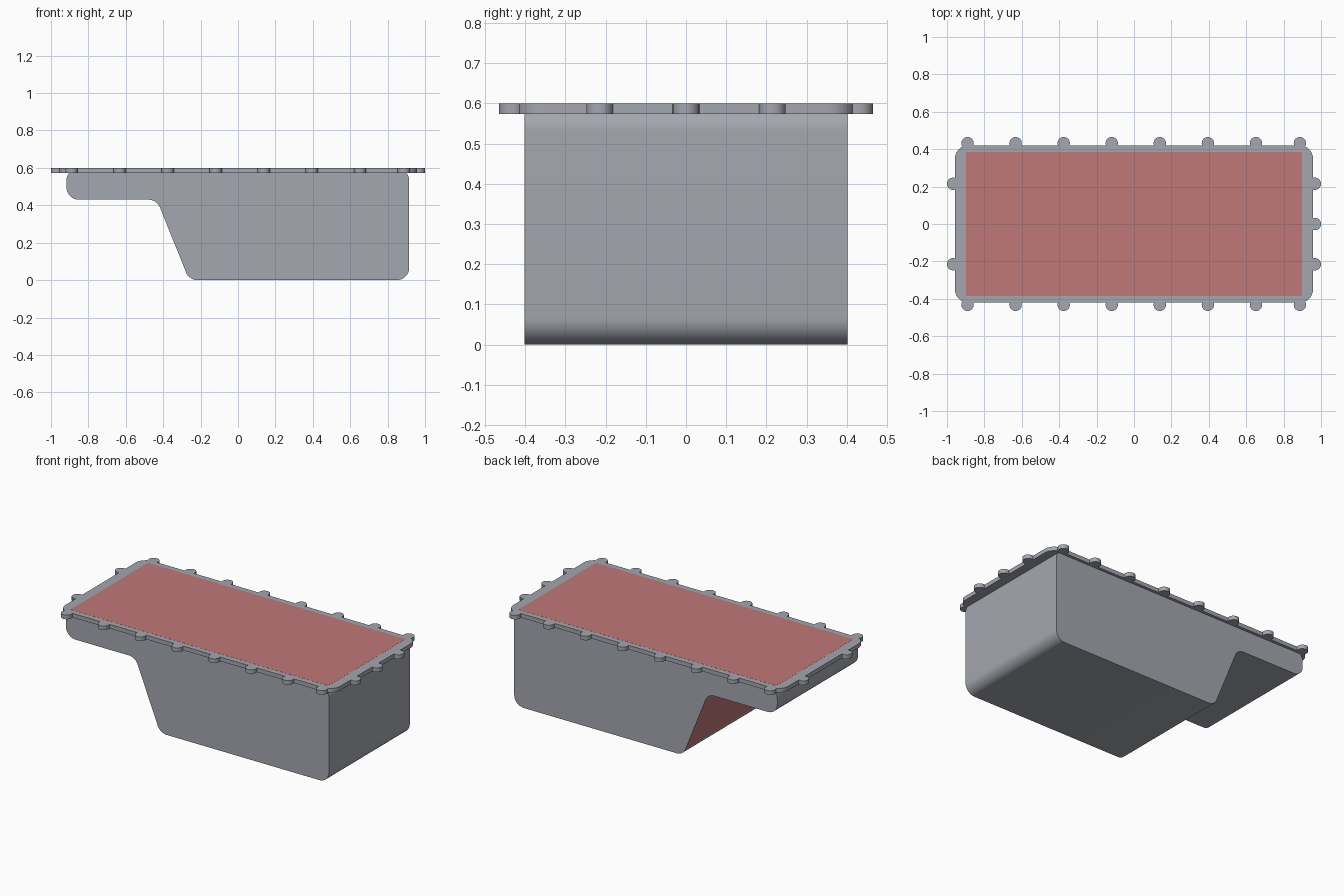
import bpy, bmesh, math
from mathutils import Vector

cube = bpy.data.objects.get("Cube")
if cube:
    bpy.data.objects.remove(cube)


def material(name, rgb):
    m = bpy.data.materials.new(name)
    m.use_nodes = True
    m.diffuse_color = (*rgb, 1)
    m.node_tree.nodes["Principled BSDF"].inputs["Base Color"].default_value = (*rgb, 1)
    return m


GREY = material("cast grey", (0.37, 0.385, 0.425))
RED = material("sealing red", (0.53, 0.187, 0.187))


def fillet(corners, radius, steps=12):
    """Round every corner of a closed 2D outline."""
    out = []
    for i, c in enumerate(corners):
        p = Vector(c)
        a = (Vector(corners[i - 1]) - p).normalized()
        b = (Vector(corners[(i + 1) % len(corners)]) - p).normalized()
        half = a.angle(b) / 2
        centre = p + (a + b).normalized() * radius / math.sin(half)
        start = p + a * radius / math.tan(half) - centre
        end = p + b * radius / math.tan(half) - centre
        sweep = math.pi - 2 * half
        for k in range(steps + 1):
            t = k / steps
            out.append(centre + (start * math.sin((1 - t) * sweep)
                                 + end * math.sin(t * sweep)) / math.sin(sweep))
    return out


def prism(name, points, move, mats):
    """Extrude a flat outline of 3D points along a vector."""
    bm = bmesh.new()
    face = bm.faces.new([bm.verts.new(p) for p in points])
    ext = bmesh.ops.extrude_face_region(bm, geom=[face])
    bmesh.ops.translate(bm, vec=move,
                        verts=[v for v in ext["geom"] if isinstance(v, bmesh.types.BMVert)])
    bmesh.ops.recalc_face_normals(bm, faces=bm.faces)
    mesh = bpy.data.meshes.new(name)
    bm.to_mesh(mesh)
    bm.free()
    obj = bpy.data.objects.new(name, mesh)
    bpy.context.collection.objects.link(obj)
    for m in mats:
        mesh.materials.append(m)
    bpy.ops.object.select_all(action="DESELECT")
    obj.select_set(True)
    bpy.context.view_layer.objects.active = obj
    bpy.ops.object.shade_smooth_by_angle(angle=math.radians(30))
    return obj


def rectangle(x, y):
    return [(-x, -y), (x, -y), (x, y), (-x, y)]


# Stepped pan body: side profile extruded across the width
slope_top, slope_foot = Vector((-0.434, 0.43)), Vector((-0.261, 0))
profile = [(-0.917, 0.43), slope_top, slope_foot, (0.915, 0),
           (0.915, 0.598), (-0.917, 0.598)]
body = prism("pan_body", [(p.x, -0.402, p.y) for p in fillet(profile, 0.066)],
             (0, 0.804, 0), [GREY, RED])

# The flat sloping wall below the step is red
d = (slope_foot - slope_top).normalized()
slope_normal = Vector((d.y, 0, -d.x))
for f in body.data.polygons:
    if f.normal.dot(slope_normal) > 0.9999:
        f.material_index = 1

# Flange round the rim
RIM_BASE, RIM_HEIGHT = 0.574, 0.026
prism("rim_flange", [(p.x, p.y, RIM_BASE) for p in fillet(rectangle(0.957, 0.42), 0.07)],
      (0, 0, RIM_HEIGHT), [GREY])

# Red panel filling the top
prism("top_panel", [(x, y, 0.599) for x, y in rectangle(0.897, 0.385)],
      (0, 0, 0.0015), [RED])


# Bolt lugs along the flange edges
def lug(name, x, y, r=0.033, sides=32):
    ring = [(x + r * math.cos(2 * math.pi * k / sides),
             y + r * math.sin(2 * math.pi * k / sides), RIM_BASE) for k in range(sides)]
    prism(name, ring, (0, 0, RIM_HEIGHT), [GREY])


long_xs = [-0.89] + [-0.633 + 0.257 * k for k in range(6)] + [0.887]
for side, y in (("front", -0.432), ("back", 0.432)):
    for i, x in enumerate(long_xs):
        lug(f"{side}_lug_{i + 1}", x, y)
for y in (-0.215, 0.215):
    lug("shallow_end_lug", -0.967, y)
for y in (-0.215, 0, 0.215):
    lug("deep_end_lug", 0.967, y)
